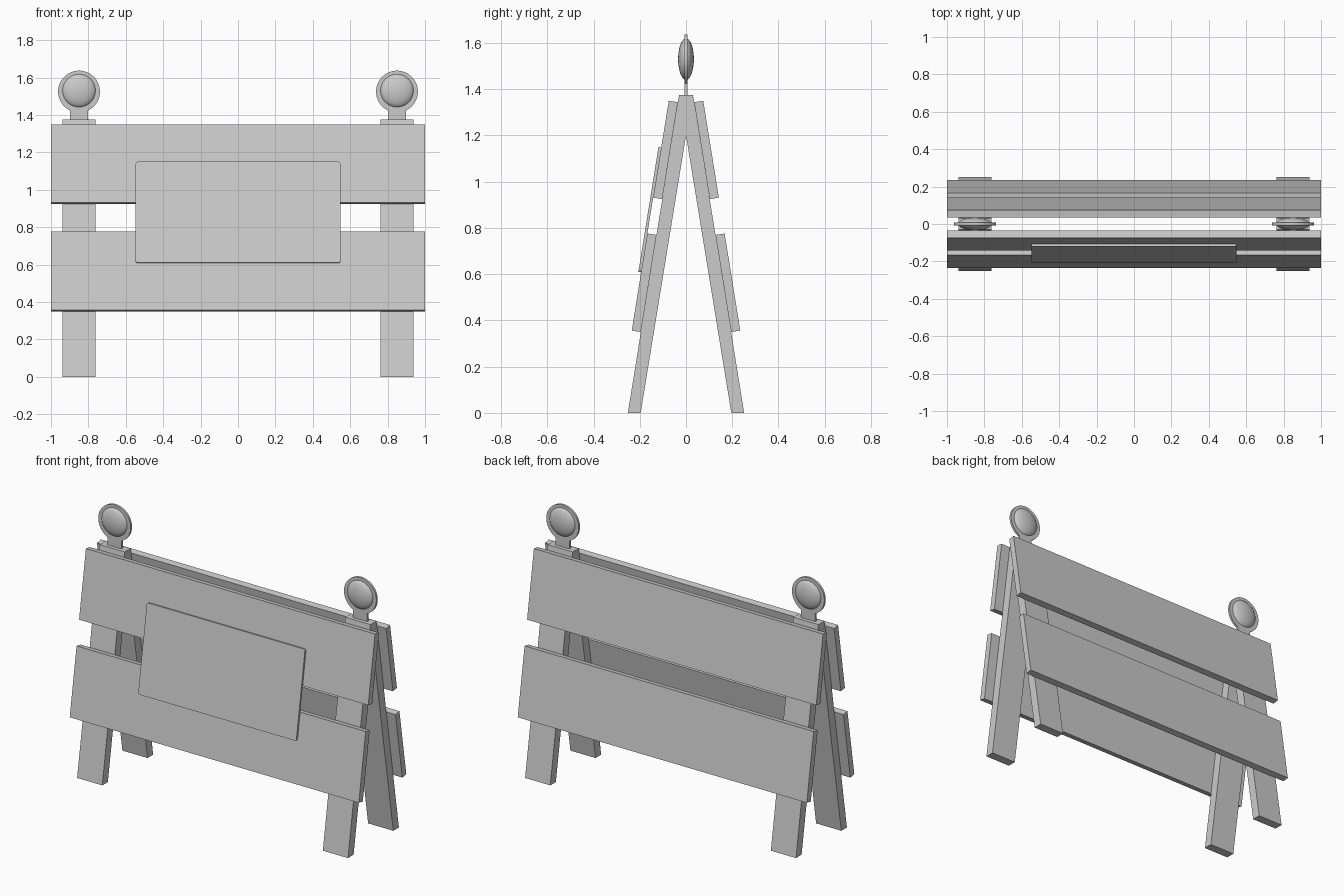
import bpy, bmesh, math
from mathutils import Matrix, Vector

if "Cube" in bpy.data.objects:
    bpy.data.objects.remove(bpy.data.objects["Cube"])

SLOPE = 0.161                    # lean of each leg, dy/dz
FOOT_Y = 0.2515                  # outer edge of the foot
LIGHT_X = 0.85
ANGLE = math.atan(SLOPE)
DOWN = Vector((-math.sin(ANGLE), -math.cos(ANGLE)))   # down the front face (y, z)
OUT = Vector((-math.cos(ANGLE), math.sin(ANGLE)))     # away from the front face


def finish(name, bm):
    bmesh.ops.recalc_face_normals(bm, faces=bm.faces)
    mesh = bpy.data.meshes.new(name)
    bm.to_mesh(mesh)
    bm.free()
    ob = bpy.data.objects.new(name, mesh)
    bpy.context.collection.objects.link(ob)
    return ob


def extrude_x(name, profile, x0, x1):
    """Prism along x from a (y, z) profile."""
    bm = bmesh.new()
    face = bm.faces.new([bm.verts.new((x0, y, z)) for y, z in profile])
    ext = bmesh.ops.extrude_face_region(bm, geom=[face])["geom"]
    bmesh.ops.translate(bm, vec=(x1 - x0, 0, 0),
                        verts=[v for v in ext if isinstance(v, bmesh.types.BMVert)])
    return finish(name, bm)


def leaning_board(name, half_x, z_top, z_bottom, offset, thick, side=-1):
    """Board lying on the sloped face; z values are of its outer face."""
    length = (z_top - z_bottom) / math.cos(ANGLE)
    z_in = z_top - (offset + thick) * OUT.y
    # the point on the leg face from which the top edge rises outward
    base = Vector((-FOOT_Y + SLOPE * z_in, z_in))
    a = base + OUT * offset
    b = base + OUT * (offset + thick)
    pts = [a, b, b + DOWN * length, a + DOWN * length]
    return extrude_x(name, [(-side * p.x, p.y) for p in pts], -half_x, half_x)


# A-frame legs
frame = [(-FOOT_Y, 0), (-0.03, 1.375), (0.03, 1.375), (FOOT_Y, 0),
         (0.196, 0), (0, 1.2), (-0.196, 0)]
for label, s in (("left", -1), ("right", 1)):
    extrude_x(label + "_leg_frame", frame, s * LIGHT_X - 0.087, s * LIGHT_X + 0.087)

# Planks on both faces
for label, s in (("front", -1), ("back", 1)):
    leaning_board(label + "_upper_plank", 1.0, 1.35, 0.931, 0, 0.04, s)
    leaning_board(label + "_lower_plank", 1.0, 0.776, 0.356, 0, 0.04, s)

# Blank sign panel on the front planks, with slightly rounded corners
sign = leaning_board("sign_panel", 0.547, 1.15, 0.61, 0.04, 0.012)
bm = bmesh.new()
bm.from_mesh(sign.data)
normal = Vector((0, OUT.x, OUT.y))
corners = [e for e in bm.edges
           if abs((e.verts[0].co - e.verts[1].co).normalized().dot(normal)) > 0.99]
bmesh.ops.bevel(bm, geom=corners, offset=0.01, segments=3, profile=0.5, affect='EDGES')
bm.to_mesh(sign.data)
bm.free()

# Warning lights: keyhole-shaped plate with a domed lens on both sides
for label, s in (("left", -1), ("right", 1)):
    cx, cz, r, w, t = s * LIGHT_X, 1.525, 0.112, 0.048, 0.007
    start = math.asin(w / r)
    n = 40
    outline = [(-w, 1.37), (w, 1.37)]
    for i in range(n + 1):
        a = -math.pi / 2 + start + (2 * math.pi - 2 * start) * i / n
        outline.append((r * math.cos(a), cz + r * math.sin(a)))
    bm = bmesh.new()
    face = bm.faces.new([bm.verts.new((cx + x, -t, z)) for x, z in outline])
    ext = bmesh.ops.extrude_face_region(bm, geom=[face])["geom"]
    bmesh.ops.translate(bm, vec=(0, 2 * t, 0),
                        verts=[v for v in ext if isinstance(v, bmesh.types.BMVert)])
    plate = finish(label + "_light_plate", bm)

    bm = bmesh.new()
    bmesh.ops.create_uvsphere(bm, u_segments=40, v_segments=20, radius=1)
    bm.transform(Matrix.Translation((cx, 0, 1.53))
                 @ Matrix.Diagonal((0.09, 0.034, 0.09, 1))
                 @ Matrix.Rotation(math.pi / 2, 4, 'X'))
    lens = finish(label + "_light_lens", bm)
    for ob in (plate, lens):
        bpy.ops.object.select_all(action='DESELECT')
        ob.select_set(True)
        bpy.context.view_layer.objects.active = ob
        bpy.ops.object.shade_smooth_by_angle(angle=math.radians(35))
